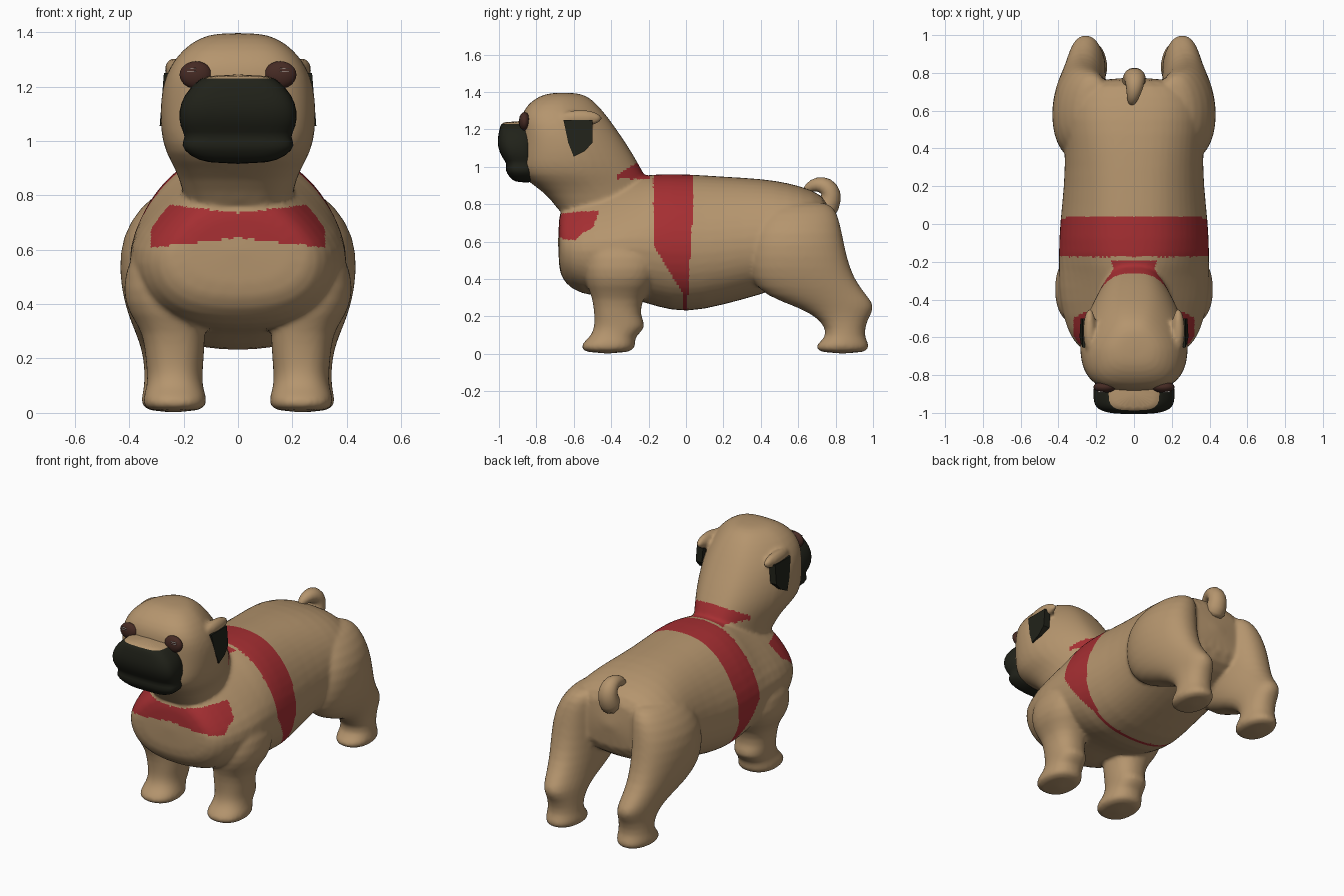
import bpy, bmesh, math
from mathutils import Matrix, Vector

cube = bpy.data.objects.get("Cube")
if cube:
    bpy.data.objects.remove(cube, do_unlink=True)


def material(name, rgb):
    m = bpy.data.materials.new(name)
    m.use_nodes = True
    m.diffuse_color = (*rgb, 1)
    m.node_tree.nodes["Principled BSDF"].inputs["Base Color"].default_value = (*rgb, 1)
    return m


TAN = material("tan_fur", (0.46, 0.3, 0.155))
BLACK = material("dark_mask", (0.015, 0.016, 0.010))
RED = material("red_harness", (0.38, 0.028, 0.032))
BROWN = material("brown_eye", (0.06, 0.023, 0.017))
WHITE = material("eye_glint", (0.6, 0.55, 0.5))


def loft(bm, rings, axis="z", power=2.3, side=1, seg=24):
    """Skin rounded rings of (height, a_min, a_max, x_min, x_max, taper)."""
    loops = []
    for h, a0, a1, x0, x1, taper in rings:
        loop = []
        for i in range(seg):
            t = math.tau * i / seg
            c, s = math.cos(t), math.sin(t)
            u = math.copysign(abs(c) ** (2 / power), c)
            v = math.copysign(abs(s) ** (2 / power), s)
            a = (a0 + a1) / 2 + v * (a1 - a0) / 2
            x = (x0 + x1) / 2 + u * (x1 - x0) / 2 * (1 - taper * max(v, 0))
            loop.append(bm.verts.new((side * x, a, h) if axis == "z" else (side * x, h, a)))
        loops.append(loop)
    faces = [bm.faces.new((p[i], p[(i + 1) % seg], q[(i + 1) % seg], q[i]))
             for p, q in zip(loops, loops[1:]) for i in range(seg)]
    faces += [bm.faces.new(loops[0]), bm.faces.new(loops[-1])]
    bmesh.ops.recalc_face_normals(bm, faces=faces)


def ball(bm, centre, radii):
    bmesh.ops.create_uvsphere(bm, u_segments=20, v_segments=12, radius=1,
                              matrix=Matrix.Translation(centre) @ Matrix.Diagonal((*radii, 1)))


def finish(bm, name, mats, subdiv=0, voxel=0.0, rule=None):
    """Turn the bmesh into a smooth object, bake modifiers, colour by rule."""
    mesh = bpy.data.meshes.new(name)
    bm.to_mesh(mesh)
    bm.free()
    ob = bpy.data.objects.new(name, mesh)
    bpy.context.collection.objects.link(ob)
    if subdiv:
        ob.modifiers.new("round", "SUBSURF").levels = subdiv
    if voxel:
        r = ob.modifiers.new("merge", "REMESH")
        r.mode, r.voxel_size = "VOXEL", voxel
        s = ob.modifiers.new("soften", "SMOOTH")
        s.factor, s.iterations = 0.5, 8
    if ob.modifiers:
        deps = bpy.context.evaluated_depsgraph_get()
        baked = bpy.data.meshes.new_from_object(ob.evaluated_get(deps))
        ob.modifiers.clear()
        ob.data = baked
    ob.data.materials.clear()
    for m in mats:
        ob.data.materials.append(m)
    for p in ob.data.polygons:
        p.use_smooth = True
        p.material_index = rule(p) if rule else 0
    return ob


# Body: torso, head with neck, and legs merged into one skin
bm = bmesh.new()
torso = [(-0.685, .46, .74, .23, .3), (-0.655, .38, .80, .30, .4), (-0.57, .315, .87, .36, .48),
         (-0.40, .30, .92, .405, .52), (-0.27, .29, .95, .405, .46), (-0.16, .25, .965, .405, .25),
         (0.0, .215, .965, .40, .25), (0.2, .26, .95, .375, .22), (0.4, .315, .94, .37, .18),
         (0.56, .37, .915, .385, .15), (0.68, .42, .875, .355, .12), (0.78, .49, .82, .27, .1)]
loft(bm, [(y, a, b, -w, w, t) for y, a, b, w, t in torso], axis="y", power=2.5)

head = [(0.72, -.67, -.15, .19), (0.82, -.71, -.15, .205), (0.90, -.81, -.19, .235),
        (0.955, -.895, -.22, .27), (1.03, -.895, -.26, .289), (1.12, -.885, -.315, .291),
        (1.20, -.885, -.37, .283), (1.27, -.885, -.42, .258), (1.335, -.85, -.475, .21),
        (1.383, -.78, -.53, .14), (1.397, -.71, -.60, .07)]
loft(bm, [(z, a, b, -w, w, .42) for z, a, b, w in head], power=3)

front_leg = [(0, -.555, -.285, .12, .345), (.05, -.57, -.265, .11, .355),
             (.09, -.51, -.28, .13, .335), (.145, -.49, -.20, .13, .335),
             (.20, -.49, -.25, .125, .34), (.30, -.50, -.23, .12, .35),
             (.36, -.53, -.18, .12, .40), (.45, -.55, -.14, .12, .43),
             (.58, -.53, -.15, .14, .40), (.72, -.46, -.20, .13, .29)]
hind_leg = [(0, .70, .975, .145, .35), (.05, .685, .985, .135, .36), (.09, .76, .95, .15, .345),
            (.18, .73, .965, .15, .345), (.25, .60, 1.02, .15, .36), (.31, .42, .97, .145, .385),
            (.40, .34, .90, .13, .42), (.52, .33, .86, .12, .44), (.65, .345, .835, .11, .43),
            (.76, .40, .81, .11, .36), (.82, .47, .76, .13, .28)]
for side in (1, -1):
    loft(bm, [(*r, 0) for r in front_leg], side=side)
    loft(bm, [(*r, .12) for r in hind_leg], side=side)
    # folded top of each ear
    ball(bm, (side * .235, -.565, 1.26), (.035, .12, .045))


def harness(p):
    x, y, z = p.center
    # girth band narrows toward the belly
    low = -0.02 - 0.155 * min(max((z - .33) / .25, 0), 1)
    high = 0.01 + 0.03 * min(max((z - .3) / .5, 0), 1)
    collar = -0.37 < y < -0.195 and .935 < z < 1.03 + .6 * (y + .25)
    breast = (y < -0.46 - .4 * (.77 - z) and abs(x) < .32
              and .645 - .12 * abs(x) < z < .735 + .12 * abs(x))
    return int(low < y < high or collar or breast)


finish(bm, "body", [TAN, RED], subdiv=1, voxel=0.011, rule=harness)

# Muzzle with a dark mask and a tan bridge
bm = bmesh.new()
muzzle = [(.915, -.91, .11), (.945, -.945, .18), (.985, -.97, .215), (1.015, -.955, .19),
          (1.05, -.985, .215), (1.11, -1.01, .22), (1.17, -1.005, .20), (1.215, -.995, .155),
          (1.245, -.985, .12)]
loft(bm, [(z, y, -.80, -w, w, 0) for z, y, w in muzzle], power=3.4)
finish(bm, "muzzle", [BLACK, TAN], subdiv=1,
       rule=lambda p: int(p.center.z > 1.222 and abs(p.center.x) < .12))

for side, tag in ((1, "left"), (-1, "right")):
    # Eyes and their glints
    bm = bmesh.new()
    ball(bm, (side * .155, -.863, 1.243), (.06, .03, .05))
    finish(bm, tag + "_eye", [BROWN])
    bm = bmesh.new()
    for k in (0, 1):
        bmesh.ops.create_cube(bm, size=1, matrix=Matrix.Translation(
            (side * .172, -.888, 1.256 + k * .011)) @ Matrix.Diagonal((.035, .008, .003, 1)))
    finish(bm, tag + "_eye_glint", [WHITE])

    # Hanging ear flaps, leaning outward toward the tip
    bm = bmesh.new()
    outline = [(-.655, 1.25), (-.50, 1.25), (-.50, 1.13), (-.54, 1.085), (-.60, 1.055), (-.63, 1.13)]
    rim = [bm.verts.new((side * (.245 - .08 * (z - 1.055)), y, z)) for y, z in outline]
    face = bm.faces.new(rim)
    new = bmesh.ops.extrude_face_region(bm, geom=[face])["geom"]
    bmesh.ops.translate(bm, verts=[v for v in new if isinstance(v, bmesh.types.BMVert)],
                        vec=Vector((side * .043, 0, 0)))
    bmesh.ops.recalc_face_normals(bm, faces=bm.faces)
    ear = finish(bm, tag + "_ear_flap", [BLACK])
    for p in ear.data.polygons:
        p.use_smooth = False

# Curled tail: rings swept along a hook in the middle plane
bm = bmesh.new()
path = [(0, .72, .75, .075), (0, .77, .80, .065), (.005, .78, .86, .062), (.005, .75, .90, .055),
        (0, .70, .91, .042), (-.01, .655, .89, .03), (-.015, .63, .865, .012)]
loops = []
for i, (x, y, z, r) in enumerate(path):
    a, b = path[max(i - 1, 0)], path[min(i + 1, len(path) - 1)]
    along = Vector(b[:3]) - Vector(a[:3])
    rot = along.to_track_quat("Z", "X")
    loops.append([bm.verts.new(Vector((x, y, z)) + rot @ Vector(
        (r * math.cos(math.tau * k / 10), r * math.sin(math.tau * k / 10), 0))) for k in range(10)])
for p, q in zip(loops, loops[1:]):
    bmesh.ops.bridge_loops(bm, edges=[
        e for l in (p, q) for k in range(10)
        for e in [bm.edges.get((l[k], l[k - 1])) or bm.edges.new((l[k], l[k - 1]))]])
bm.faces.new(loops[0])
bm.faces.new(loops[-1])
bmesh.ops.recalc_face_normals(bm, faces=bm.faces)
finish(bm, "tail", [TAN], subdiv=1)
